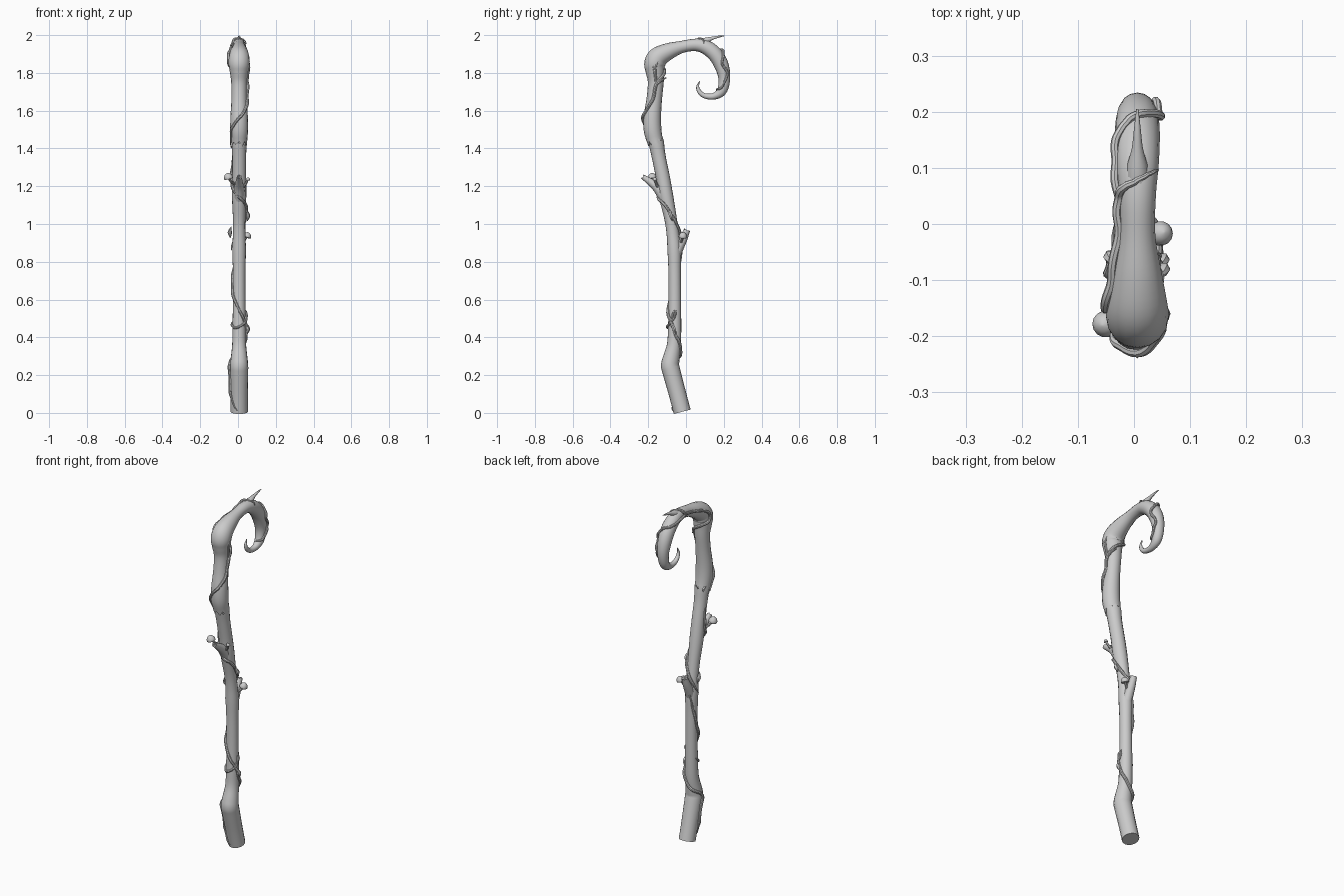
import bpy, bmesh, math, random
from mathutils import Vector as V, Quaternion as Q

random.seed(4)
CX = 0.006


def smooth_pts(keys, sub):
    """Catmull-Rom samples through tuples of any length."""
    if sub < 2:
        return [tuple(k) for k in keys]
    k = [keys[0]] + list(keys) + [keys[-1]]
    out = []
    for i in range(1, len(k) - 2):
        for j in range(sub):
            t = j / sub
            out.append(tuple(0.5 * (2 * b + (c - a) * t + (2 * a - 5 * b + 4 * c - d) * t * t
                                    + (3 * b - a - 3 * c + d) * t ** 3)
                             for a, b, c, d in zip(*k[i - 1:i + 3])))
    out.append(tuple(keys[-1]))
    return out


def tube(name, keys, sides=16, sub=5, jag0=0, jag1=0):
    """Swept tube through (x, y, z, radius); jag0 / jag1 splinter its ends."""
    pts = smooth_pts(keys, sub)
    P = [V(p[:3]) for p in pts]
    n = len(P)
    T = [(P[min(i + 1, n - 1)] - P[max(i - 1, 0)]).normalized() for i in range(n)]
    side = V((1, 0, 0)) if abs(T[0].x) < 0.9 else V((0, 1, 0))
    bm = bmesh.new()
    rings = []
    for i in range(n):
        side = (side - T[i] * side.dot(T[i])).normalized()
        up = T[i].cross(side)
        jag = -jag0 if i == 0 else jag1 if i == n - 1 else 0
        ring = []
        for s in range(sides):
            a = 2 * math.pi * s / sides
            off = jag * (random.uniform(0.5, 1) if s % 2 else random.uniform(-0.3, 0.3))
            ring.append(bm.verts.new(P[i] + (side * math.cos(a) + up * math.sin(a))
                                     * max(pts[i][3], 0.0008) + T[i] * off))
        rings.append(ring)
    for a, b in zip(rings, rings[1:]):
        for s in range(sides):
            t = (s + 1) % sides
            bm.faces.new((a[s], a[t], b[t], b[s]))
    for ring, i, sgn, jag in ((rings[0], 0, 1, jag0), (rings[-1], -1, -1, jag1)):
        c = bm.verts.new(P[i] + T[i] * sgn * jag * 0.6)
        for s in range(sides):
            bm.faces.new((ring[s], ring[(s + 1) % sides], c))
    bmesh.ops.recalc_face_normals(bm, faces=bm.faces)
    me = bpy.data.meshes.new(name)
    bm.to_mesh(me)
    bm.free()
    me.shade_smooth()
    me.set_sharp_from_angle(angle=math.radians(40))
    ob = bpy.data.objects.new(name, me)
    bpy.context.collection.objects.link(ob)
    return ob


# Staff centre line: y, z, radius
low = [(-.020, .006, .046), (-.045, .10, .046), (-.076, .215, .048), (-.084, .25, .048),
       (-.079, .285, .045), (-.064, .36, .037), (-.060, .45, .035), (-.059, .60, .033),
       (-.060, .75, .033), (-.062, .86, .036), (-.070, .95, .033), (-.082, 1.03, .033),
       (-.106, 1.15, .038), (-.123, 1.25, .037), (-.145, 1.36, .037), (-.157, 1.43, .041)]
high = [(-.166, 1.445, .043), (-.177, 1.50, .047), (-.178, 1.57, .046), (-.168, 1.66, .041),
        (-.160, 1.75, .042), (-.164, 1.81, .050), (-.165, 1.85, .056), (-.145, 1.885, .054),
        (-.09, 1.915, .044), (-.02, 1.938, .032), (.05, 1.948, .033), (.105, 1.936, .038),
        (.155, 1.897, .040), (.188, 1.84, .038), (.203, 1.77, .031), (.190, 1.705, .026),
        (.150, 1.677, .018), (.105, 1.677, .014), (.075, 1.695, .012), (.062, 1.725, .008),
        (.072, 1.755, .002)]
to3 = lambda prof: [(CX, y, z, r) for y, z, r in prof]
tube("lower_staff", to3(low), jag1=.035)
tube("hooked_upper_staff", to3(high), jag0=.035)

# Snapped side branches, and the thorn on the hook
tube("back_branch", [(CX, -.062, .80, .024), (CX, -.045, .86, .027), (CX, -.015, .92, .022),
                     (CX, .004, .965, .017)], 12, 4, jag1=.008)
tube("front_branch", [(CX, -.11, 1.12, .026), (CX, -.145, 1.185, .027), (CX, -.185, 1.22, .020),
                      (CX, -.226, 1.248, .013)], 12, 4, jag1=.008)
tube("hook_thorn", [(CX, .06, 1.955, .022), (CX, .10, 1.968, .019), (CX, .135, 1.982, .010),
                    (CX, .17, 1.991, .006), (CX, .205, 1.997, .002)], 10, 4)

# Vines follow the staff centre line: keys are y, z, angle around the staff
path = smooth_pts(to3(low + high), 8)


def nearest(y, z):
    return min(range(len(path)), key=lambda i: (path[i][1] - y) ** 2 + (path[i][2] - z) ** 2)


def on_staff(u, ang, lift):
    u = min(max(u, 0), len(path) - 1.001)
    i = int(u)
    y, z, r = [path[i][k] + (path[i + 1][k] - path[i][k]) * (u - i) for k in (1, 2, 3)]
    a, b = path[max(i - 2, 0)], path[min(i + 3, len(path) - 1)]
    t = V((0, b[1] - a[1], b[2] - a[2])).normalized()
    inner = V((0, t.z, -t.y))
    a = math.radians(ang)
    return V((CX, y, z)) + (V((1, 0, 0)) * math.cos(a) + inner * math.sin(a)) * (r + lift)


def vine(name, keys, r=.0085):
    ks = smooth_pts([(nearest(y, z), a) for y, z, a in keys], 8)
    n = len(ks) - 1
    pts = []
    for i, (u, a) in enumerate(ks):
        taper = min(1, .2 + 6 * i / n, .2 + 6 * (n - i) / n)
        pts.append((*on_staff(u, a, .003 + .002 * math.sin(i * .7)), r * taper))
    return tube(name, pts, 8, 1)


vine("lower_vine", [(-.02, .02, -100), (-.04, .08, -150), (-.06, .18, -170), (-.08, .27, -185),
                    (-.07, .33, -270), (-.06, .40, -340), (-.06, .46, -380), (-.06, .53, -430),
                    (-.06, .62, -510), (-.06, .70, -550), (-.06, .80, -590), (-.06, .90, -625)])
vine("lower_vine_loop", [(-.06, .55, 10), (-.06, .50, -10), (-.06, .465, -60), (-.06, .455, -130),
                         (-.06, .48, -200)], .007)
vine("middle_vine", [(-.06, .86, 190), (-.065, .92, 130), (-.075, .99, 60), (-.085, 1.05, 15),
                     (-.1, 1.11, -25), (-.11, 1.15, -90), (-.117, 1.20, -150), (-.125, 1.27, -180),
                     (-.14, 1.34, -190)])
vine("upper_vine", [(-.15, 1.40, 180), (-.17, 1.48, 205), (-.178, 1.53, 240), (-.175, 1.59, 305),
                    (-.168, 1.66, 350), (-.160, 1.74, 365), (-.162, 1.79, 425), (-.165, 1.83, 500),
                    (-.14, 1.885, 545), (-.08, 1.92, 550), (0, 1.94, 545), (.05, 1.948, 560),
                    (.075, 1.945, 630), (.09, 1.94, 700)])
vine("hook_vine", [(-.03, 1.935, 185), (.05, 1.948, 180), (.11, 1.935, 190), (.15, 1.90, 230),
                   (.165, 1.885, 290), (.185, 1.85, 350), (.20, 1.80, 330), (.204, 1.76, 350),
                   (.19, 1.705, 400), (.17, 1.685, 480)], .0075)

# Loose tendrils and small leaves on the +x and -x sides
tendrils = [
    [(.048, -.158, 1.75, .007), (.052, -.163, 1.79, .007), (.055, -.17, 1.825, .006), (.05, -.185, 1.86, .002)],
    [(.052, -.163, 1.79, .006), (.06, -.16, 1.83, .005), (.056, -.145, 1.87, .002)],
    [(.048, -.158, 1.74, .007), (.045, -.13, 1.76, .006), (.03, -.105, 1.775, .003)],
    [(.042, -.07, .49, .006), (.046, -.07, .52, .006), (.038, -.06, .545, .002)]]
for i, t in enumerate(tendrils):
    tube("tendril_%d" % i, t, 8, 4)
for i, (x, y, z) in enumerate([(.046, -.082, 1.04), (-.036, -.06, .95), (.045, -.065, .44)]):
    s = 1 if x > 0 else -1
    tube("leaf_%d" % i, [(x, y - .012, z + .035, .002), (x + s * .006, y - .003, z + .015, .009),
                         (x + s * .007, y + .003, z, .011), (x + s * .004, y + .01, z - .025, .001)], 6, 3)


# Mushrooms: curved stem plus a domed cap, lathed along its axis
def mushroom(name, root, cap, axis, size):
    root, cap, axis = V(root), V(cap), V(axis).normalized()
    mid = (root + cap) / 2 - axis * .008
    tube(name + "_stem", [(*root, .009), (*mid, .007), (*cap, .006)], 8, 4)
    prof = [(.25, .25), (.0, .6), (-.15, .92), (-.05, 1.0), (.3, .97), (.7, .78), (1.0, .48), (1.12, .15)]
    # bell below the rim is kept monotonic so the lathe frame never flips
    prof = [(-.2, .5), (-.17, .93)] + prof[3:] + [(1.15, .01)]
    tube(name + "_cap", [(*(cap + axis * h * size), r * size) for h, r in prof], 14, 1)


mushroom("front_mushroom", (-.02, -.14, 1.215), (-.05, -.178, 1.243), (-.25, -.1, 1), .024)
mushroom("back_mushroom", (.015, -.03, .90), (.047, -.017, .932), (.3, .1, 1), .022)
mushroom("small_mushroom", (.03, -.15, 1.20), (.052, -.165, 1.235), (.3, -.2, 1), .011)
